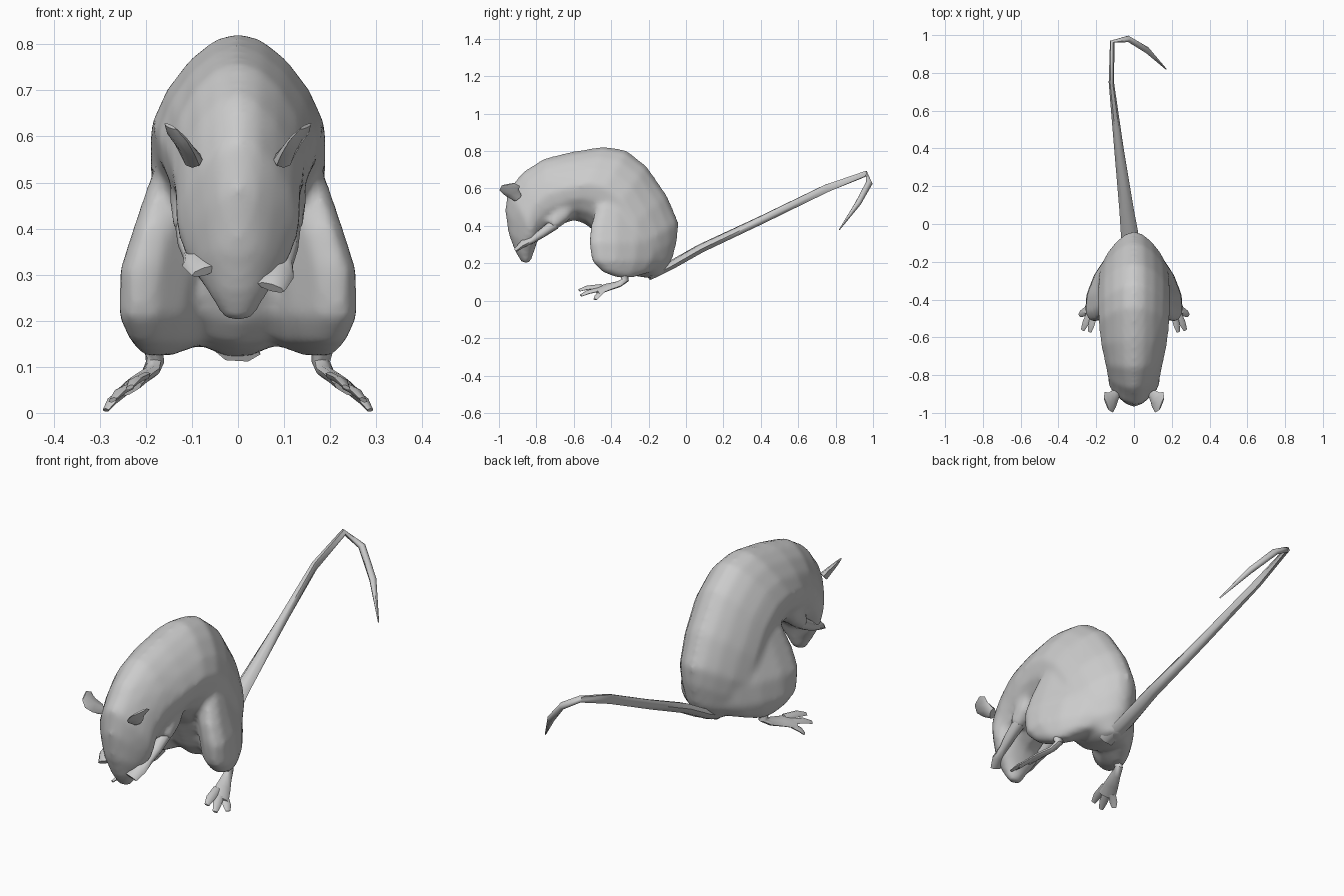
import bpy, bmesh, math
from mathutils import Vector

fur = bpy.data.materials.new("grey_fur")
fur.diffuse_color = (0.6, 0.6, 0.6, 1)


def loft(name, rings, sides=12, angle=60):
    """Skin rings of (centre, half axis u, half axis v, taper of +v half, sag of widest line)."""
    bm = bmesh.new()
    loops = []
    for c, u, v, egg, sag in rings:
        loop = []
        for i in range(sides):
            a = 2 * math.pi * i / sides
            co, si = math.cos(a), math.sin(a)
            loop.append(bm.verts.new(c + u * co * (1 - egg * max(0, si)) + v * (si - sag * co * co)))
        loops.append(loop)
    for a, b in zip(loops, loops[1:]):
        for i in range(sides):
            j = (i + 1) % sides
            bm.faces.new((a[i], a[j], b[j], b[i]))
    bm.faces.new(loops[0])
    bm.faces.new(loops[-1])
    bmesh.ops.recalc_face_normals(bm, faces=bm.faces)
    me = bpy.data.meshes.new(name)
    bm.to_mesh(me)
    bm.free()
    me.materials.append(fur)
    ob = bpy.data.objects.new(name, me)
    bpy.context.collection.objects.link(ob)
    bpy.ops.object.select_all(action='DESELECT')
    ob.select_set(True)
    bpy.context.view_layer.objects.active = ob
    bpy.ops.object.shade_smooth_by_angle(angle=math.radians(angle))
    return ob


def tube(name, pts, up, sides=8):
    """Tube through (x, y, z, half width, half thickness); up sets the flat side."""
    up = Vector(up)
    cs = [Vector(p[:3]) for p in pts]
    rings = []
    for i, p in enumerate(pts):
        t = (cs[min(i + 1, len(cs) - 1)] - cs[max(i - 1, 0)]).normalized()
        side = t.cross(up).normalized()
        rings.append((cs[i], side * p[3], side.cross(t).normalized() * p[4], 0, 0))
    return loft(name, rings, sides)


def flip(pts, s):
    return [(p[0] * s, *p[1:]) for p in pts]


# Body and head: back point (y, z), belly point (y, z), half width, taper, sag
spine = [
    (-0.12, 0.14, -0.19, 0.12, 0.04, 0.1, 0),
    (-0.07, 0.23, -0.27, 0.13, 0.11, 0.3, 0),
    (-0.045, 0.33, -0.35, 0.15, 0.15, 0.35, 0),
    (-0.04, 0.42, -0.40, 0.20, 0.175, 0.35, 0),
    (-0.10, 0.56, -0.44, 0.28, 0.187, 0.32, 0),
    (-0.21, 0.72, -0.48, 0.36, 0.192, 0.3, 0),
    (-0.32, 0.805, -0.54, 0.41, 0.192, 0.3, 0),
    (-0.44, 0.825, -0.60, 0.43, 0.188, 0.3, 0),
    (-0.62, 0.795, -0.66, 0.41, 0.175, 0.25, 0),
    (-0.76, 0.76, -0.73, 0.37, 0.152, 0.2, 0),
    (-0.87, 0.69, -0.77, 0.35, 0.138, 0.2, 0.1),
    (-0.955, 0.59, -0.79, 0.33, 0.138, 0.22, 0.3),
    (-0.968, 0.48, -0.80, 0.30, 0.118, 0.2, 0.35),
    (-0.95, 0.36, -0.81, 0.27, 0.092, 0.15, 0.2),
    (-0.915, 0.265, -0.82, 0.235, 0.058, 0.1, 0),
    (-0.878, 0.203, -0.838, 0.198, 0.03, 0.1, 0),
]
rings = []
for ya, za, yb, zb, w, egg, sag in spine:
    back, belly = Vector((0, ya, za)), Vector((0, yb, zb))
    rings.append(((back + belly) / 2, Vector((w, 0, 0)), (back - belly) / 2, egg, sag))
torso = [loft("body", rings, 16)]

# Tail, rising backwards and hooking over at the end
tube("tail", [
    (0.0, -0.20, 0.13, 0.05, 0.022),
    (-0.02, -0.08, 0.19, 0.048, 0.024),
    (-0.04, 0.08, 0.28, 0.038, 0.025),
    (-0.08, 0.40, 0.43, 0.025, 0.024),
    (-0.12, 0.75, 0.60, 0.014, 0.024),
    (-0.115, 0.965, 0.68, 0.013, 0.016),
    (-0.03, 0.98, 0.63, 0.018, 0.016),
    (0.07, 0.92, 0.52, 0.017, 0.017),
    (0.17, 0.82, 0.38, 0.003, 0.003),
], (0, 0.3, 1), 6)

# Thigh: level slices of height, x, y, half width, half length, splayed outwards
thigh = [
    (0.58, 0.085, -0.31, 0.05, 0.10),
    (0.50, 0.088, -0.31, 0.072, 0.19),
    (0.40, 0.100, -0.305, 0.086, 0.23),
    (0.31, 0.122, -0.305, 0.092, 0.24),
    (0.21, 0.138, -0.315, 0.087, 0.21),
    (0.155, 0.147, -0.315, 0.064, 0.15),
    (0.125, 0.175, -0.325, 0.028, 0.05),
]
foot = [
    (0.185, -0.34, 0.16, 0.028, 0.028),
    (0.18, -0.325, 0.11, 0.020, 0.020),
    (0.19, -0.36, 0.088, 0.024, 0.014),
    (0.215, -0.42, 0.072, 0.034, 0.014),
    (0.24, -0.48, 0.050, 0.040, 0.011),
]
toe_tips = [(0.287, -0.485, 0.006), (0.272, -0.562, 0.028), (0.235, -0.572, 0.055)]

# Ear, upper arm and forearm with paw
ear = [
    (0.098, -0.90, 0.55, 0.028, 0.02),
    (0.115, -0.93, 0.578, 0.045, 0.014),
    (0.133, -0.943, 0.602, 0.060, 0.010),
    (0.147, -0.952, 0.622, 0.036, 0.004),
]
upper_arm = [
    (0.09, -0.60, 0.55, 0.05, 0.05),
    (0.105, -0.66, 0.46, 0.048, 0.048),
    (0.105, -0.72, 0.40, 0.038, 0.036),
]
forearm = [
    (0.105, -0.70, 0.41, 0.032, 0.030),
    (0.105, -0.77, 0.36, 0.026, 0.024),
    (0.10, -0.82, 0.325, 0.020, 0.018),
    (0.085, -0.87, 0.305, 0.038, 0.020),
    (0.072, -0.91, 0.272, 0.030, 0.010),
]

tilt = math.radians(27)
for s, label in ((1, "right"), (-1, "left")):
    across = Vector((math.cos(tilt) * s, math.sin(tilt), 0))
    along = Vector((math.sin(tilt) * s, -math.cos(tilt), 0))
    torso.append(loft(label + "_thigh", [(Vector((x * s, y, z)), across * w, along * d, 0, 0)
                                         for z, x, y, w, d in thigh]))
    arm_up = (0.2 * s, -0.5, 0.8)
    torso.append(tube(label + "_upper_arm", flip(upper_arm, s), arm_up))
    sole = (0.5 * s, -0.25, 0.8)
    tube(label + "_foot", flip(foot, s), sole)
    for n, (x, y, z) in enumerate(toe_tips):
        bx, by, bz = 0.225 + 0.02 * (1 - n), -0.45, 0.063 - 0.015 * (1 - n)
        toe = [(bx, by, bz, 0.018, 0.009),
               ((bx + 2 * x) / 3, (by + 2 * y) / 3, (bz + 2 * z) / 3 + 0.006, 0.019, 0.009),
               (x, y, z, 0.011, 0.005)]
        tube(f"{label}_toe_{n + 1}", flip(toe, s), sole, 6)
    tube(label + "_ear", flip(ear, s), (0.8 * s, -0.2, -0.55))
    # The left paw is held a little higher
    lift = 0 if s > 0 else 0.035
    raised = [(x, y, z + lift * k / 4, w, d) for k, (x, y, z, w, d) in enumerate(forearm)]
    tube(label + "_forearm", flip(raised, s), arm_up)

# Merge body, thighs and upper arms into one smooth skin
bpy.ops.object.select_all(action='DESELECT')
for ob in torso:
    ob.select_set(True)
body = torso[0]
bpy.context.view_layer.objects.active = body
bpy.ops.object.join()
skin = body.modifiers.new("skin", 'REMESH')
skin.mode = 'VOXEL'
skin.voxel_size = 0.014
skin.use_smooth_shade = True
relax = body.modifiers.new("relax", 'SMOOTH')
relax.factor = 0.5
relax.iterations = 8
